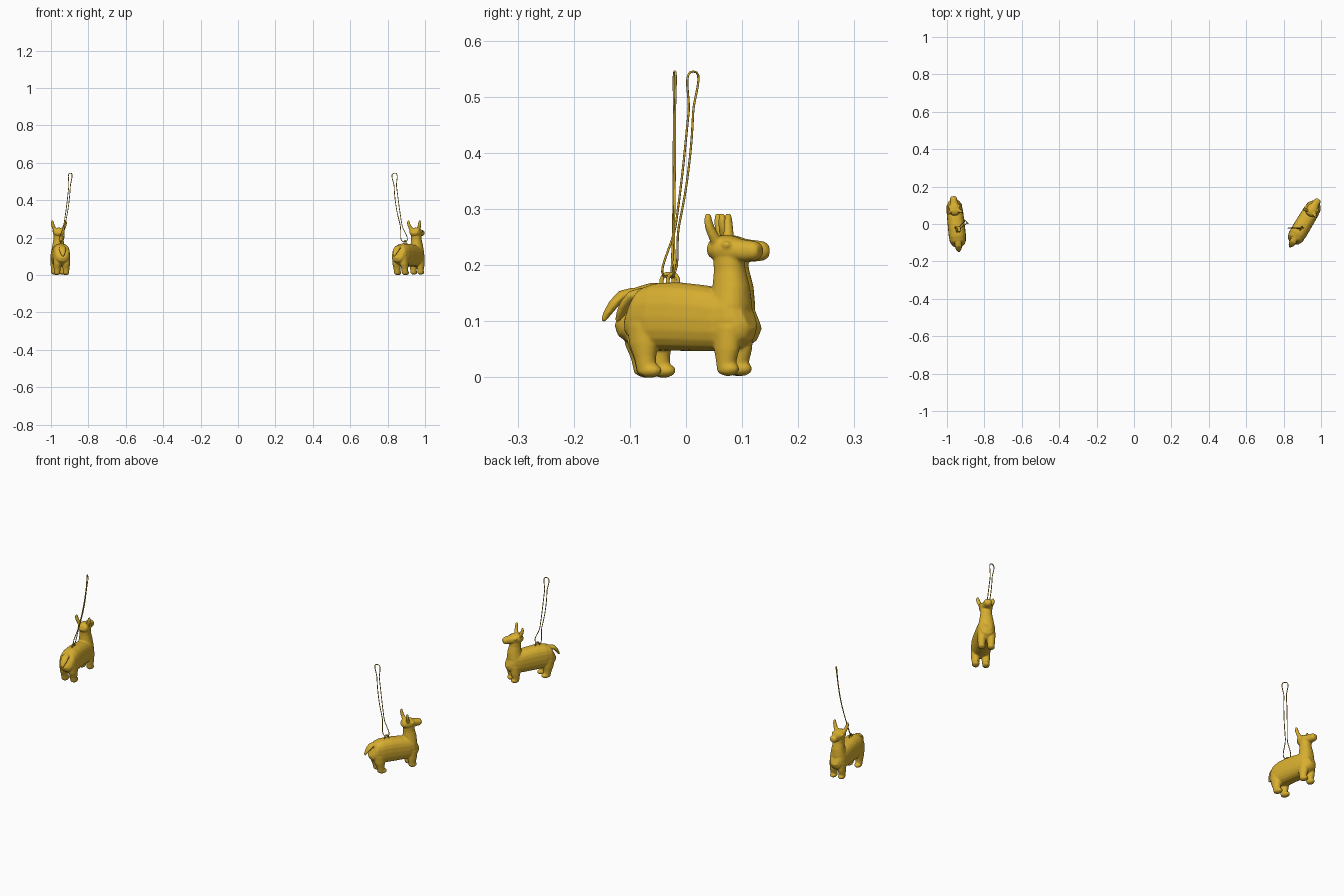
import bpy, bmesh, math
from mathutils import Vector, Matrix

if "Cube" in bpy.data.objects:
    bpy.data.objects.remove(bpy.data.objects["Cube"])

gold = bpy.data.materials.new("gold")
gold.diffuse_color = (0.69, 0.43, 0.03, 1)
gold.use_nodes = True
gold.node_tree.nodes["Principled BSDF"].inputs["Base Color"].default_value = gold.diffuse_color
SEG = 20


def loft(bm, sections, power=1.0):
    """Closed tube through (x, y, z, half_width, half_height) rings along a path in the yz plane."""
    rings = []
    for i, (x, y, z, w, h) in enumerate(sections):
        a, b = sections[max(i - 1, 0)], sections[min(i + 1, len(sections) - 1)]
        t = Vector((b[1] - a[1], b[2] - a[2])).normalized()
        ring = []
        for k in range(SEG):
            ang = 2 * math.pi * k / SEG
            c, s = math.cos(ang), math.sin(ang)
            c = math.copysign(abs(c) ** power, c) * w
            s = math.copysign(abs(s) ** power, s) * h
            ring.append(bm.verts.new((x + c, y - t.y * s, z + t.x * s)))
        rings.append(ring)
    for r0, r1 in zip(rings, rings[1:]):
        for k in range(SEG):
            j = (k + 1) % SEG
            bm.faces.new((r0[k], r0[j], r1[j], r1[k]))
    bm.faces.new(rings[0][::-1])
    bm.faces.new(rings[-1])


def ball(bm, loc, radii):
    m = Matrix.Translation(loc) @ Matrix.Diagonal((*radii, 1))
    bmesh.ops.create_uvsphere(bm, u_segments=20, v_segments=12, radius=1, matrix=m)


def make_animal_mesh():
    bm = bmesh.new()
    # torso
    loft(bm, [(0, -.116, .115, .022, .026), (0, -.110, .112, .034, .040),
              (0, -.096, .109, .042, .051), (0, -.065, .108, .046, .060),
              (0, -.02, .108, .046, .061), (0, .03, .105, .045, .059),
              (0, .07, .102, .044, .056), (0, .10, .105, .040, .054),
              (0, .115, .108, .032, .044), (0, .125, .112, .020, .028)], .8)
    # neck
    loft(bm, [(0, .085, .09, .040, .036), (0, .088, .13, .038, .036),
              (0, .088, .16, .032, .033), (0, .085, .19, .027, .028),
              (0, .083, .215, .027, .027), (0, .080, .235, .025, .022)], .9)
    # head and snout
    loft(bm, [(0, .047, .233, .014, .010), (0, .053, .231, .025, .019),
              (0, .070, .229, .031, .025), (0, .090, .228, .030, .024),
              (0, .108, .226, .023, .020), (0, .125, .225, .019, .019),
              (0, .140, .225, .018, .017), (0, .149, .225, .012, .010)], .9)
    # tail
    loft(bm, [(0, -.095, .150, .014, .010), (0, -.115, .145, .019, .010),
              (0, -.130, .130, .018, .009), (0, -.141, .114, .012, .007),
              (0, -.149, .100, .005, .004)])
    for s in (-1, 1):
        # hind and front legs with feet
        loft(bm, [(s * .023, -.080, .095, .022, .032), (s * .024, -.079, .06, .021, .028),
                  (s * .024, -.076, .035, .018, .020), (s * .024, -.073, .008, .016, .017)])
        loft(bm, [(s * .021, .092, .09, .021, .027), (s * .022, .092, .05, .019, .024),
                  (s * .022, .091, .03, .017, .019), (s * .022, .091, .010, .016, .016)])
        ball(bm, (s * .024, -.067, .012), (.017, .023, .013))
        ball(bm, (s * .022, .095, .015), (.017, .021, .013))
        # ears
        loft(bm, [(s * .020, .070, .238, .010, .010), (s * .026, .067, .252, .011, .009),
                  (s * .032, .063, .266, .010, .008), (s * .035, .061, .280, .008, .007),
                  (s * .035, .061, .291, .005, .005)])
        # eyes
        ball(bm, (s * .027, .094, .236), (.006, .009, .006))
    bmesh.ops.recalc_face_normals(bm, faces=bm.faces)
    mesh = bpy.data.meshes.new("animal")
    bm.to_mesh(mesh)
    bm.free()
    mesh.materials.append(gold)
    return mesh


def wire(name, points, radius, closed=False):
    cu = bpy.data.curves.new(name, 'CURVE')
    cu.dimensions = '3D'
    cu.bevel_depth, cu.bevel_resolution, cu.resolution_u = radius, 2, 8
    cu.use_fill_caps = True
    sp = cu.splines.new('BEZIER')
    sp.bezier_points.add(len(points) - 1)
    for bp, p in zip(sp.bezier_points, points):
        bp.co = p
        bp.handle_left_type = bp.handle_right_type = 'AUTO'
    sp.use_cyclic_u = closed
    cu.materials.append(gold)
    ob = bpy.data.objects.new(name, cu)
    bpy.context.collection.objects.link(ob)
    return ob


mesh = make_animal_mesh()


def ornament(side, origin, angle, tip, spread):
    frame = Matrix.Translation(origin) @ Matrix.Rotation(math.radians(angle), 4, 'Z')
    body = bpy.data.objects.new(side + "_animal", mesh)
    bpy.context.collection.objects.link(body)
    body.matrix_world = frame
    # fuse the parts into one soft skin
    rm = body.modifiers.new("fuse", 'REMESH')
    rm.mode, rm.voxel_size, rm.use_smooth_shade = 'VOXEL', .003, True
    sm = body.modifiers.new("soften", 'SMOOTH')
    sm.factor, sm.iterations = .5, 5
    # small eyelet on the back
    eye = wire(side + "_eyelet", [(0, -.044, .162), (0, -.042, .178), (0, -.033, .184),
                                  (0, -.024, .178), (0, -.022, .162)], .0035)
    eye.matrix_world = frame
    # hanging cord: narrow leaning loop
    base = frame @ Vector((0, -.033, .178))
    top = Vector(tip)
    d = Vector((*spread, 0))

    def at(f, off):
        p = base.lerp(top, f)
        lean = f + .18 * math.sin(math.pi * f)
        p.x = base.x + (top.x - base.x) * lean
        p.y = base.y + (top.y - base.y) * lean
        return p + d * off
    wire(side + "_cord", [at(0, 0), at(.25, .6), at(.5, 1), at(.8, .8), at(1, 0),
                          at(.8, -.8), at(.5, -1), at(.25, -.6)], .002, True)


ornament("left", (-.951, 0, 0), 6, (-.896, .013, .545), (-.005, .005))
ornament("right", (.910, .005, 0), -31, (.836, -.020, .545), (.008, .001))
